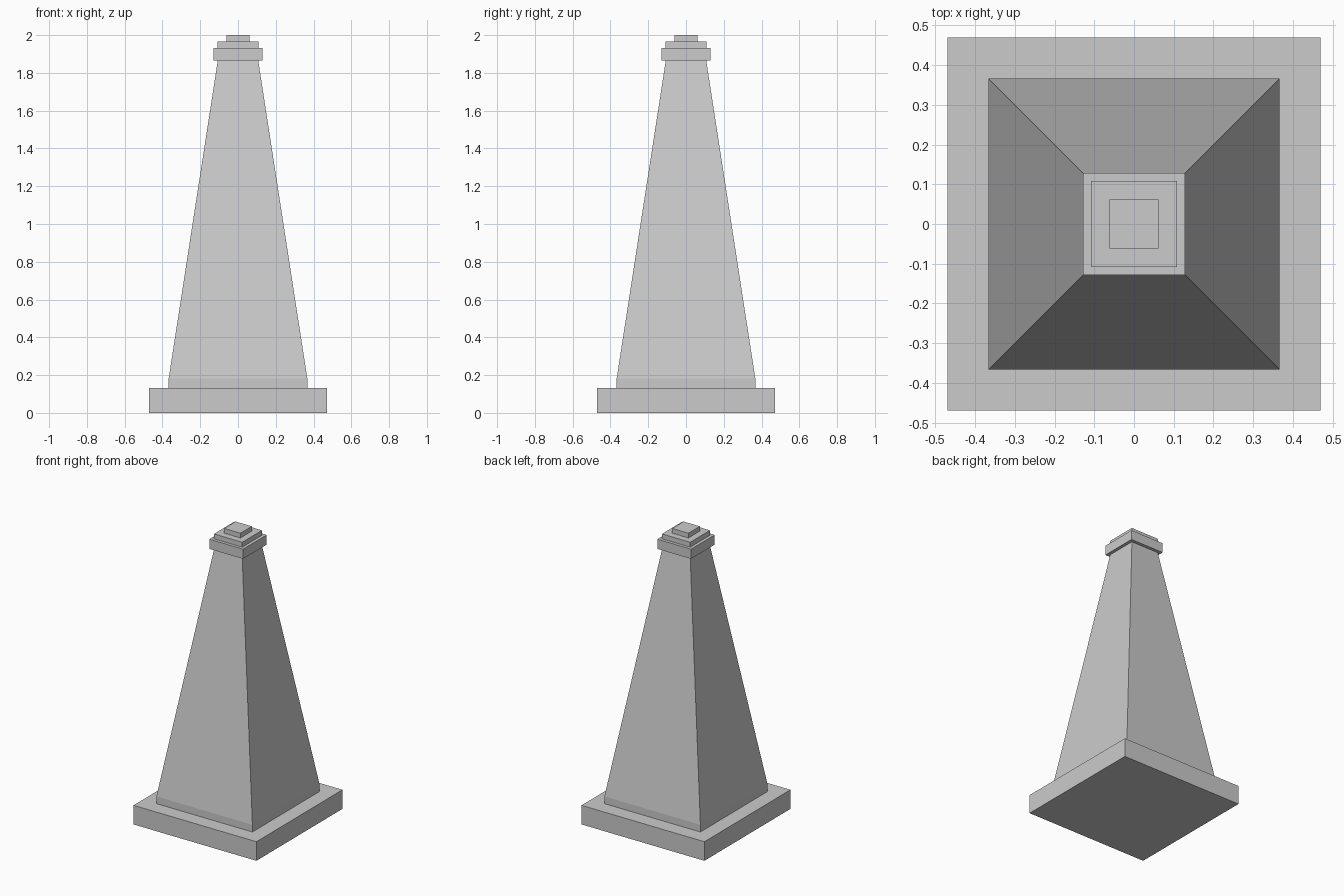
import bpy
import bmesh

if "Cube" in bpy.data.objects:
    bpy.data.objects.remove(bpy.data.objects["Cube"])


def square_tier(name, sections):
    """Closed solid lofted through square sections given as (half_width, z)."""
    bm = bmesh.new()
    rings = [[bm.verts.new((sx * h, sy * h, z))
              for sx, sy in ((-1, -1), (1, -1), (1, 1), (-1, 1))]
             for h, z in sections]
    for low, high in zip(rings, rings[1:]):
        for i in range(4):
            j = (i + 1) % 4
            bm.faces.new((low[i], low[j], high[j], high[i]))
    bm.faces.new(rings[0][::-1])
    bm.faces.new(rings[-1])
    mesh = bpy.data.meshes.new(name)
    bm.to_mesh(mesh)
    bm.free()
    obj = bpy.data.objects.new(name, mesh)
    bpy.context.collection.objects.link(obj)
    return obj


# Square foot slab
square_tier("base_slab", [(0.47, 0.0), (0.47, 0.132)])

# Tapered shaft with a short upright band at its foot
square_tier("tapered_shaft", [(0.367, 0.132), (0.367, 0.182), (0.107, 1.866)])

# Stepped cap
square_tier("cap_collar", [(0.129, 1.866), (0.129, 1.933)])
square_tier("cap_step", [(0.108, 1.933), (0.108, 1.967)])
square_tier("cap_top", [(0.062, 1.967), (0.062, 2.0)])
